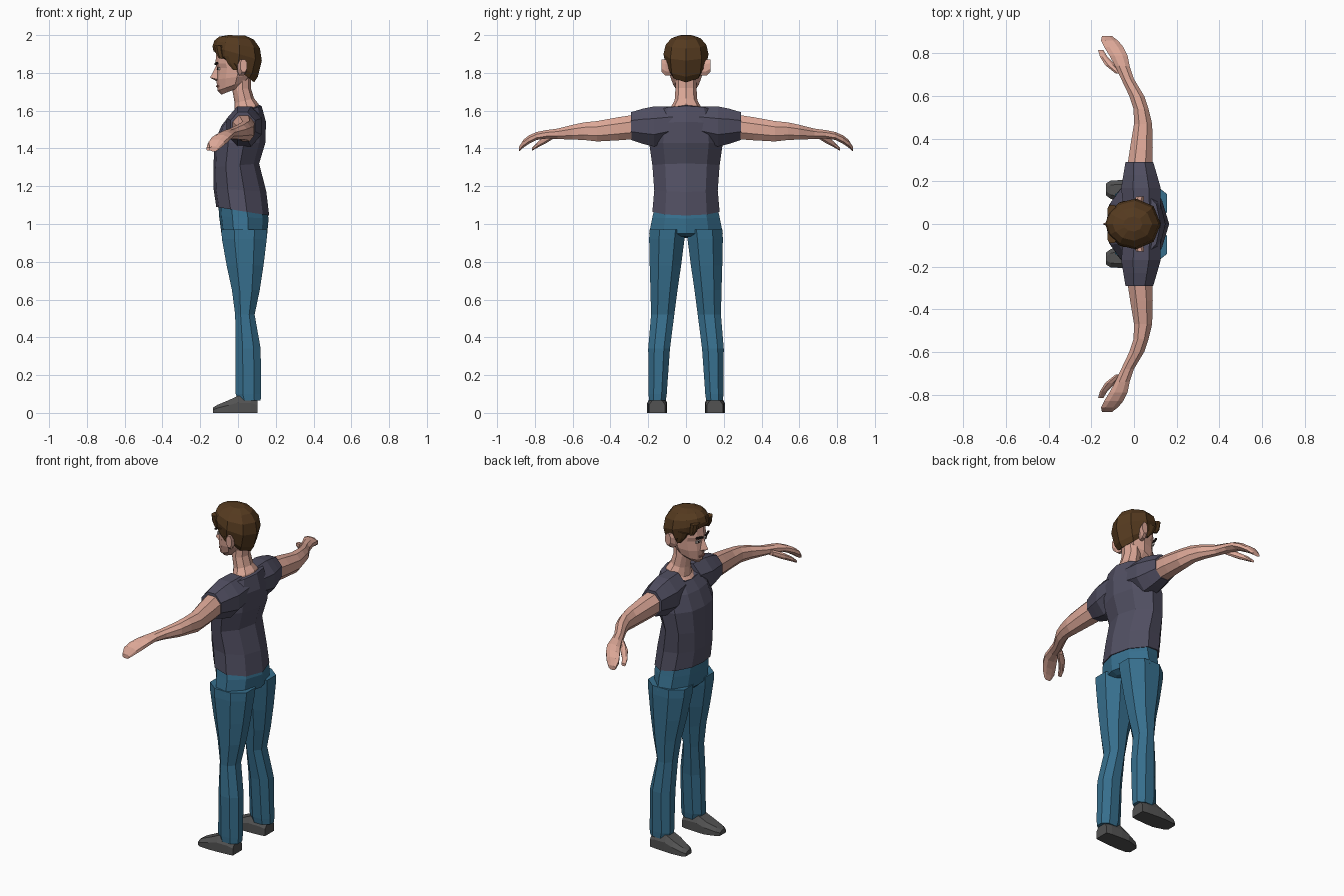
import bpy, bmesh
from mathutils import Matrix, Vector


def material(name, rgb):
    m = bpy.data.materials.new(name)
    m.diffuse_color = (*rgb, 1)
    return m


SKIN = material("skin", (0.72, 0.39, 0.31))
SHIRT = material("slate cloth", (0.082, 0.078, 0.122))
DENIM = material("blue denim", (0.038, 0.16, 0.27))
SHOE = material("grey leather", (0.085, 0.085, 0.085))
HAIR = material("brown hair", (0.092, 0.043, 0.014))
DARK = material("dark brow", (0.02, 0.012, 0.01))
WHITE = material("eye white", (0.6, 0.55, 0.52))
LIP = material("lip", (0.45, 0.18, 0.15))


def finish(name, bm, mat, mirror):
    bmesh.ops.recalc_face_normals(bm, faces=bm.faces)
    mesh = bpy.data.meshes.new(name)
    bm.to_mesh(mesh)
    bm.free()
    mesh.materials.append(mat)
    ob = bpy.data.objects.new(name, mesh)
    bpy.context.collection.objects.link(ob)
    if mirror:
        mod = ob.modifiers.new("mirror", 'MIRROR')
        mod.use_axis = (False, True, False)
    return ob


def loft(name, rings, mat, mirror=False):
    """Skin a stack of equal rings and cap both ends."""
    bm = bmesh.new()
    rows = [[bm.verts.new(p) for p in r] for r in rings]
    n = len(rows[0])
    for a, b in zip(rows, rows[1:]):
        for i in range(n):
            j = (i + 1) % n
            bm.faces.new((a[i], a[j], b[j], b[i]))
    bm.faces.new(rows[0])
    bm.faces.new(rows[-1])
    return finish(name, bm, mat, mirror)


BODY = [(0, 0), (.05, .5), (.27, .92), (.58, 1), (.88, .62), (1, 0)]
FACE = [(0, 0), (.07, .45), (.25, .84), (.55, 1), (.87, .7), (1, 0)]


def section(profile, zf, zb, xf, xb, w):
    """Symmetric ring from front to back, tilted from zf to zb."""
    half = [(xf + (xb - xf) * t, w * s, zf + (zb - zf) * t) for t, s in profile]
    return half + [(x, -y, z) for x, y, z in half[-2:0:-1]]


def box_ring(a0, a1, b0, b1, c=.28):
    """Eight-sided ring inside a rectangle."""
    pts = [(c, 0), (1 - c, 0), (1, c), (1, 1 - c), (1 - c, 1), (c, 1), (0, 1 - c), (0, c)]
    return [(a0 + (a1 - a0) * s, b0 + (b1 - b0) * t) for s, t in pts]


def plate(name, loc, size, mat, turn=0, tilt=0):
    bm = bmesh.new()
    bmesh.ops.create_cube(bm, size=1)
    bm.transform(Matrix.Translation(Vector(loc)) @ Matrix.Rotation(turn, 4, 'Z')
                 @ Matrix.Rotation(tilt, 4, 'X') @ Matrix.Diagonal((*size, 1)))
    return finish(name, bm, mat, True)


# shirt body, open looking at the slanted neckline
loft("shirt", [section(BODY, *r) for r in [
    (1.09, 1.045, -.115, .165, .178), (1.19, 1.17, -.13, .15, .168),
    (1.30, 1.32, -.13, .112, .178), (1.43, 1.43, -.125, .145, .195),
    (1.52, 1.54, -.088, .148, .185), (1.575, 1.625, -.045, .125, .15),
    (1.568, 1.63, -.035, .112, .085)]], SHIRT)

# sleeves
loft("sleeve", [[(x, y, z) for x, z in box_ring(x0, x1, z0, z1, .3)]
     for y, x0, x1, z0, z1 in [
    (.07, -.05, .125, 1.44, 1.622), (.17, -.06, .125, 1.41, 1.622),
    (.23, -.05, .108, 1.425, 1.61), (.29, -.04, .09, 1.445, 1.592)]], SHIRT, True)

# arms down to the fingertips
loft("arm", [[(x, y, z) for x, z in box_ring(x0, x1, z0, z1)]
     for y, x0, x1, z0, z1 in [
    (.26, -.033, .085, 1.45, 1.58), (.36, -.018, .088, 1.443, 1.565),
    (.47, 0, .085, 1.437, 1.545), (.54, -.002, .068, 1.445, 1.538),
    (.60, -.022, .048, 1.447, 1.525), (.68, -.06, .0, 1.45, 1.505),
    (.74, -.088, -.02, 1.452, 1.497), (.79, -.115, -.03, 1.445, 1.487),
    (.83, -.14, -.05, 1.425, 1.47), (.86, -.155, -.075, 1.405, 1.447),
    (.883, -.15, -.105, 1.385, 1.41)]], SKIN, True)

# thumbs
loft("thumb", [[(x, y, z) for x, z in box_ring(x0, x1, z0, z1)]
     for y, x0, x1, z0, z1 in [
    (.705, -.085, -.045, 1.45, 1.485), (.745, -.135, -.085, 1.425, 1.465),
    (.785, -.16, -.125, 1.405, 1.435), (.815, -.168, -.143, 1.388, 1.405)]], SKIN, True)

# hips
loft("trouser_hips", [section(BODY, *r) for r in [
    (1.12, 1.08, -.105, .15, .165), (1.04, 1.03, -.10, .162, .178),
    (.95, .95, -.088, .155, .195), (.925, .935, -.06, .12, .12)]], DENIM)

# trouser legs
loft("trouser_leg", [[(x, y, z) for x, y in box_ring(x0, x1, y0, y1)]
     for z, x0, x1, y0, y1 in [
    (.97, -.088, .155, .002, .193), (.92, -.085, .152, .008, .195),
    (.78, -.06, .135, .026, .192), (.65, -.032, .115, .045, .188),
    (.52, -.015, .088, .062, .185), (.34, -.012, .12, .085, .2),
    (.10, -.012, .122, .102, .198), (.065, .0, .12, .107, .196)]], DENIM, True)

# shoes
loft("shoe", [[(x, y0, 0), (x, y1, 0), (x, y1, h * .6), (x, y1 - .02, h),
               (x, y0 + .02, h), (x, y0, h * .6)]
     for x, y0, y1, h in [
    (-.132, .135, .19, .028), (-.11, .118, .203, .042), (-.05, .1, .207, .067),
    (.0, .1, .205, .09), (.07, .104, .2, .085), (.103, .11, .196, .07)]], SHOE, True)

# neck and upper chest
loft("neck", [section(FACE, *r) for r in [
    (1.555, 1.62, -.048, .117, .088), (1.585, 1.637, -.02, .108, .083),
    (1.64, 1.665, -.018, .085, .06), (1.71, 1.72, -.03, .068, .056),
    (1.76, 1.78, -.03, .07, .056)]], SKIN)

# head
loft("head", [section(FACE, *r) for r in [
    (1.685, 1.735, -.088, .04, .038), (1.705, 1.765, -.108, .06, .068),
    (1.765, 1.79, -.115, .085, .083), (1.825, 1.83, -.11, .098, .089),
    (1.85, 1.85, -.12, .1, .09), (1.92, 1.91, -.113, .1, .09),
    (1.965, 1.96, -.08, .075, .065)]], SKIN)

# nose
bm = bmesh.new()
bridge, tip, left, right, base = [bm.verts.new(p) for p in [
    (-.112, 0, 1.845), (-.148, 0, 1.775), (-.105, .021, 1.765),
    (-.105, -.021, 1.765), (-.112, 0, 1.755)]]
for f in [(bridge, tip, left), (bridge, right, tip), (tip, base, left),
          (tip, right, base), (bridge, left, base, right)]:
    bm.faces.new(f)
finish("nose", bm, SKIN, False)

# ears
loft("ear", [[(x, y, z) for x, z in box_ring(x0, x1, z0, z1)]
     for y, x0, x1, z0, z1 in [
    (.078, -.005, .035, 1.785, 1.855), (.108, -.002, .045, 1.785, 1.87),
    (.13, .012, .048, 1.805, 1.872)]], SKIN, True)

# facial details
plate("eye", (-.104, .035, 1.823), (.008, .03, .013), WHITE, -.3)
plate("iris", (-.106, .034, 1.823), (.009, .011, .013), DARK, -.3)
plate("eyebrow", (-.115, .037, 1.85), (.009, .044, .01), DARK, -.28, .12)
plate("mouth", (-.109, .012, 1.73), (.008, .026, .009), LIP, -.25)

# hair cap with an overhanging fringe and tapered nape
loft("hair", [section(FACE, *r) for r in [
    (1.91, 1.75, -.118, .085, .094), (1.915, 1.78, -.13, .105, .108),
    (1.94, 1.865, -.135, .126, .119), (1.97, 1.93, -.126, .116, .108),
    (1.992, 1.975, -.10, .085, .078), (2.0, 1.997, -.05, .04, .035)]], HAIR)

# sideburns and fringe locks
loft("sideburn", [[(x, y, z) for x, y in box_ring(x0, x1, y0, y1)]
     for z, x0, x1, y0, y1 in [
    (1.89, -.075, .01, .07, .108), (1.85, -.055, .005, .07, .102),
    (1.815, -.025, .0, .075, .095)]], HAIR, True)
loft("fringe_lock", [[(x, y, z) for x, y in box_ring(x0, x1, y0, y1)]
     for z, x0, x1, y0, y1 in [
    (1.945, -.125, -.08, .03, .09), (1.905, -.118, -.075, .05, .085),
    (1.875, -.1, -.075, .066, .082)]], HAIR, True)
